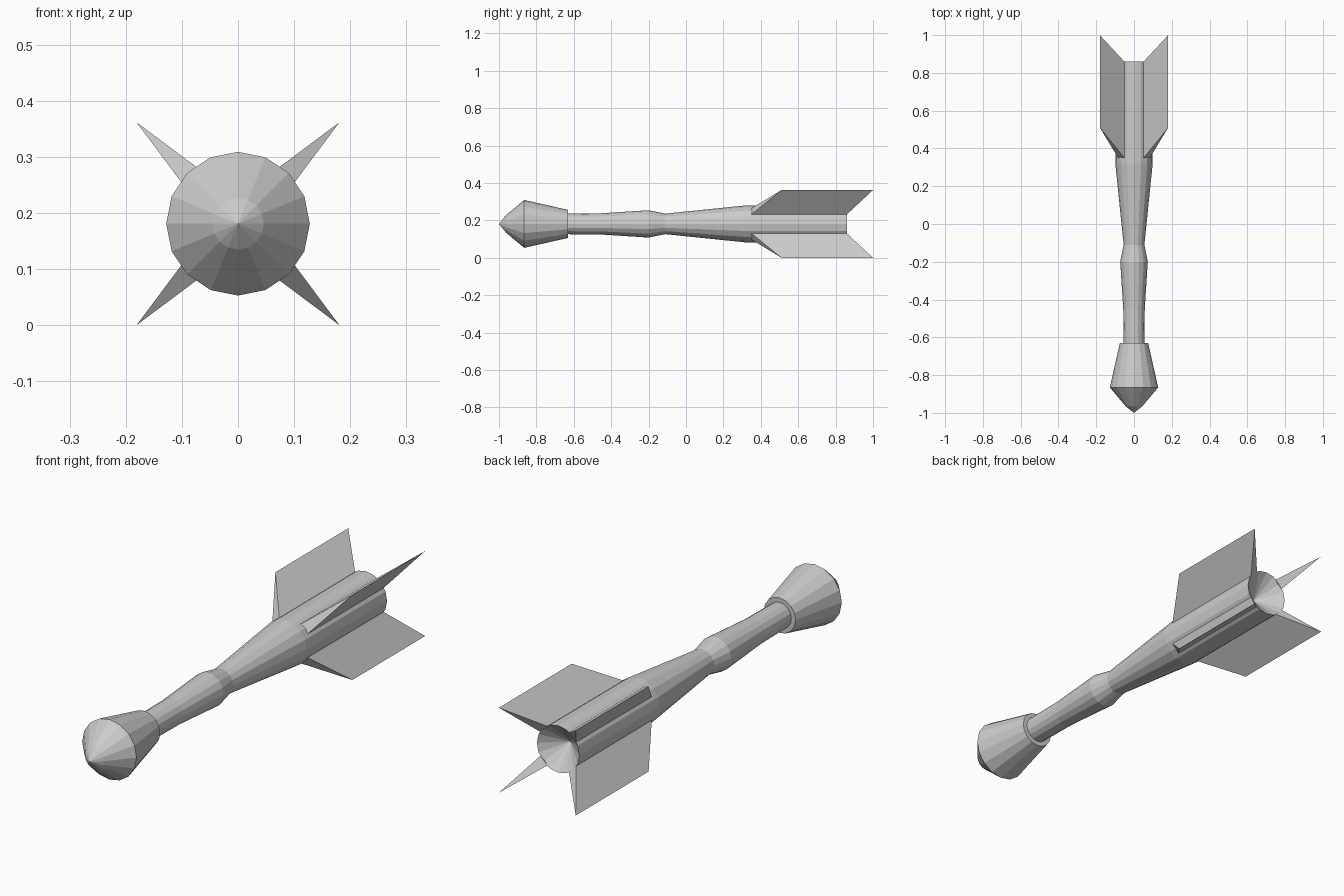
import bpy
import math

if "Cube" in bpy.data.objects:
    bpy.data.objects.remove(bpy.data.objects["Cube"])

AXIS_Z = 0.181
SIDES = 16


def add_mesh(name, verts, faces):
    mesh = bpy.data.meshes.new(name)
    mesh.from_pydata(verts, [], faces)
    mesh.update()
    obj = bpy.data.objects.new(name, mesh)
    bpy.context.collection.objects.link(obj)
    return obj


def lathe(name, profile):
    """Revolve (y, radius) points round the long axis; both ends are closed by a fan."""
    verts, rings, faces = [], [], []
    for y, r in profile:
        count = SIDES if r > 0 else 1
        rings.append([len(verts) + i % count for i in range(SIDES + 1)])
        for i in range(count):
            a = 2 * math.pi * i / SIDES
            verts.append((r * math.cos(a), y, AXIS_Z + r * math.sin(a)))
    for a, b in zip(rings, rings[1:]):
        for i in range(SIDES):
            quad = [a[i], b[i], b[i + 1], a[i + 1]]
            faces.append(list(dict.fromkeys(quad)))
    return add_mesh(name, verts, faces)


def fin(name, angle):
    """Wedge fin: sharp outer edge, thick root on the body."""
    def point(y, r, side):
        return (r * math.cos(angle) - side * math.sin(angle), y,
                AXIS_Z + r * math.sin(angle) + side * math.cos(angle))
    verts = [point(0.345, 0.09, -0.024), point(0.345, 0.09, 0.024),
             point(0.86, 0.095, 0.023), point(0.86, 0.095, -0.023),
             point(0.51, 0.256, 0), point(1.0, 0.256, 0)]
    faces = [(0, 1, 2, 3), (0, 3, 5, 4), (1, 4, 5, 2), (0, 4, 1), (3, 2, 5)]
    return add_mesh(name, verts, faces)


# Flared nose with pointed tip
lathe("nose_head", [(-1.0, 0), (-0.963, 0.046), (-0.865, 0.128),
                    (-0.63, 0.075), (-0.63, 0)])

# Waisted body with a hollow conical tail
lathe("body", [(-0.65, 0), (-0.65, 0.055), (-0.45, 0.057), (-0.2, 0.073),
               (-0.11, 0.055), (0.32, 0.099), (0.86, 0.1),
               (0.795, 0.022), (0.775, 0)])

# Four diagonal tail fins
for i in range(4):
    fin(f"tail_fin_{i + 1}", math.radians(45 + 90 * i))
